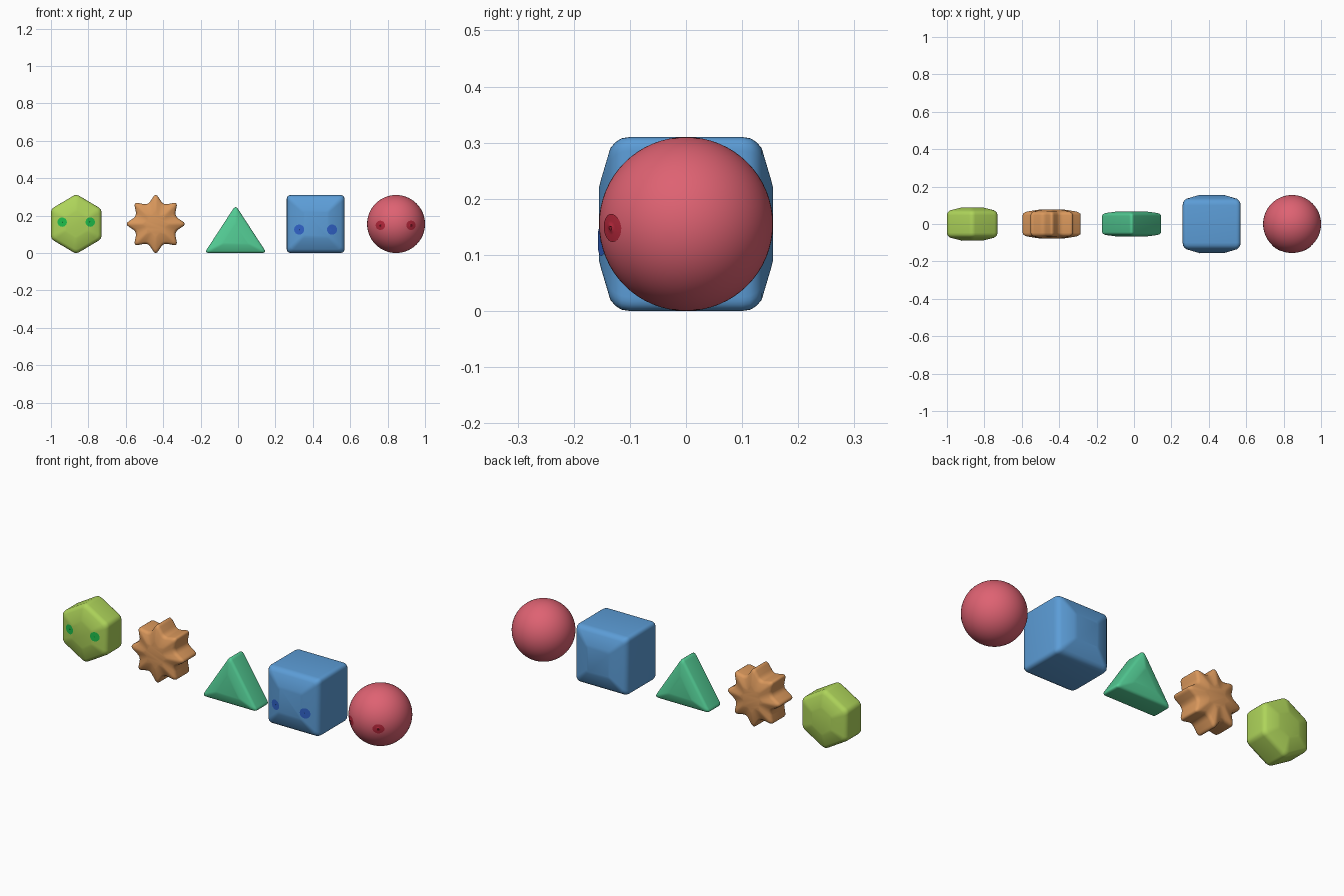
import bpy
import bmesh
from math import pi, sin, cos
from mathutils import Vector
from mathutils.bvhtree import BVHTree

cube = bpy.data.objects.get("Cube")
if cube:
    bpy.data.objects.remove(cube, do_unlink=True)


def material(name, r, g, b):
    """Flat material from display values of 0-255, converted to linear."""
    def lin(v):
        v /= 255
        return v / 12.92 if v < 0.04 else ((v + 0.055) / 1.055) ** 2.4
    colour = (lin(r), lin(g), lin(b), 1)
    mat = bpy.data.materials.new(name)
    mat.use_nodes = True
    mat.diffuse_color = colour
    mat.node_tree.nodes["Principled BSDF"].inputs["Base Color"].default_value = colour
    return mat


def finish(name, bm, mat, angle=50):
    bmesh.ops.recalc_face_normals(bm, faces=bm.faces)
    mesh = bpy.data.meshes.new(name)
    bm.to_mesh(mesh)
    mesh.materials.append(mat)
    ob = bpy.data.objects.new(name, mesh)
    bpy.context.collection.objects.link(ob)
    bpy.ops.object.select_all(action="DESELECT")
    ob.select_set(True)
    bpy.context.view_layer.objects.active = ob
    bpy.ops.object.shade_smooth_by_angle(angle=angle * pi / 180)
    return ob


def radial(radii, count, start=pi / 2):
    """Corners around a circle, cycling through the given radii."""
    return [Vector((cos(start + 2 * pi * i / count), sin(start + 2 * pi * i / count)))
            * radii[i % len(radii)] for i in range(count)]


def rounded(corners, cut, steps=6):
    """Outline whose corners are replaced by short curves."""
    out = []
    for i, c in enumerate(corners):
        a = c + (corners[i - 1] - c).normalized() * cut
        b = c + (corners[(i + 1) % len(corners)] - c).normalized() * cut
        for s in range(steps + 1):
            t = s / steps
            out.append(a * (1 - t) ** 2 + c * 2 * t * (1 - t) + b * t * t)
    return out


# Pillow edge: outline scale and drop behind the face
PILLOW = [(0.42, 0), (0.5, 0.003), (0.87, 0.02), (0.94, 0.029), (0.985, 0.04), (1, 0.055)]


def pillow_block(name, corners, cut, x, width, height, depth, soft, mat):
    """Rounded prism with raised front and back, standing on the ground."""
    pts = rounded(corners, cut)
    lo = Vector((min(p.x for p in pts), min(p.y for p in pts)))
    hi = Vector((max(p.x for p in pts), max(p.y for p in pts)))
    pts = [Vector(((p.x - lo.x) / (hi.x - lo.x) * width - width / 2,
                   (p.y - lo.y) / (hi.y - lo.y) * height)) for p in pts]
    mid = sum(corners, Vector((0, 0))) / len(corners)
    centre = Vector((0, (mid.y - lo.y) / (hi.y - lo.y) * height))
    front = [(s, -depth + d * soft) for s, d in PILLOW]
    layers = front + [(s, -y) for s, y in reversed(front)]
    bm = bmesh.new()
    rings = []
    for s, y in layers:
        ring = []
        for p in pts:
            q = centre + (p - centre) * s
            ring.append(bm.verts.new((x + q.x, y, q.y)))
        rings.append(ring)
    for a, b in zip(rings, rings[1:]):
        for i in range(len(a)):
            j = (i + 1) % len(a)
            bm.faces.new((a[i], a[j], b[j], b[i]))
    bm.faces.new(rings[0])
    bm.faces.new(rings[-1])
    tree = BVHTree.FromBMesh(bm)
    finish(name, bm, mat)
    bm.free()
    return tree


def eyes(name, tree, x, z, gap, radius, mat):
    """Pair of thin round patches that follow the front surface."""
    for side, sign in (("left", 1), ("right", -1)):
        bm = bmesh.new()

        def drop(px, pz):
            hit = tree.ray_cast(Vector((px, -1, pz)), Vector((0, 1, 0)))[0]
            return bm.verts.new((px, hit.y - 0.002, pz))

        cx = x + sign * gap
        middle = drop(cx, z)
        previous = None
        for k in range(1, 5):
            ring = [drop(cx + radius * k / 4 * cos(2 * pi * i / 24),
                         z + radius * k / 4 * sin(2 * pi * i / 24)) for i in range(24)]
            for i in range(24):
                j = (i + 1) % 24
                if previous:
                    bm.faces.new((previous[i], previous[j], ring[j], ring[i]))
                else:
                    bm.faces.new((middle, ring[i], ring[j]))
            previous = ring
        bm.normal_update()
        if sum(f.normal.y for f in bm.faces) > 0:
            bmesh.ops.reverse_faces(bm, faces=bm.faces)
        mesh = bpy.data.meshes.new(name)
        bm.to_mesh(mesh)
        bm.free()
        mesh.materials.append(mat)
        mesh.polygons.foreach_set("use_smooth", [True] * len(mesh.polygons))
        ob = bpy.data.objects.new(f"{name}_{side}", mesh)
        bpy.context.collection.objects.link(ob)


lime = material("lime", 174, 212, 90)
orange = material("orange", 218, 152, 92)
mint = material("mint", 84, 206, 150)
blue = material("blue", 92, 157, 215)
red = material("red", 222, 98, 114)
eye_green = material("eye green", 30, 190, 75)
eye_blue = material("eye blue", 48, 98, 200)
eye_red = material("eye red", 184, 40, 60)

# Hexagon block
hexagon = pillow_block("hexagon_block", radial([0.16], 6), 0.02,
                       -0.865, 0.27, 0.31, 0.088, 0.75, lime)
eyes("hexagon_eye", hexagon, -0.865, 0.165, 0.075, 0.025, eye_green)

# Eight-pointed star block
pillow_block("star_block", radial([0.168, 0.112], 16), 0.025,
             -0.44, 0.31, 0.31, 0.077, 0.55, orange)

# Triangle block
pillow_block("triangle_block", [Vector((-0.165, 0)), Vector((0.165, 0)), Vector((0, 0.262))],
             0.025, -0.013, 0.315, 0.245, 0.068, 0.45, mint)

# Square block
square = pillow_block("square_block", radial([0.22], 4, pi / 4), 0.025,
                      0.415, 0.31, 0.31, 0.155, 1, blue)
eyes("square_eye", square, 0.415, 0.125, 0.088, 0.027, eye_blue)

# Ball
bm = bmesh.new()
bmesh.ops.create_uvsphere(bm, u_segments=64, v_segments=32, radius=0.155)
bmesh.ops.translate(bm, verts=bm.verts, vec=(0.845, 0, 0.155))
ball = BVHTree.FromBMesh(bm)
finish("ball", bm, red)
bm.free()
eyes("ball_eye", ball, 0.843, 0.148, 0.082, 0.025, eye_red)
